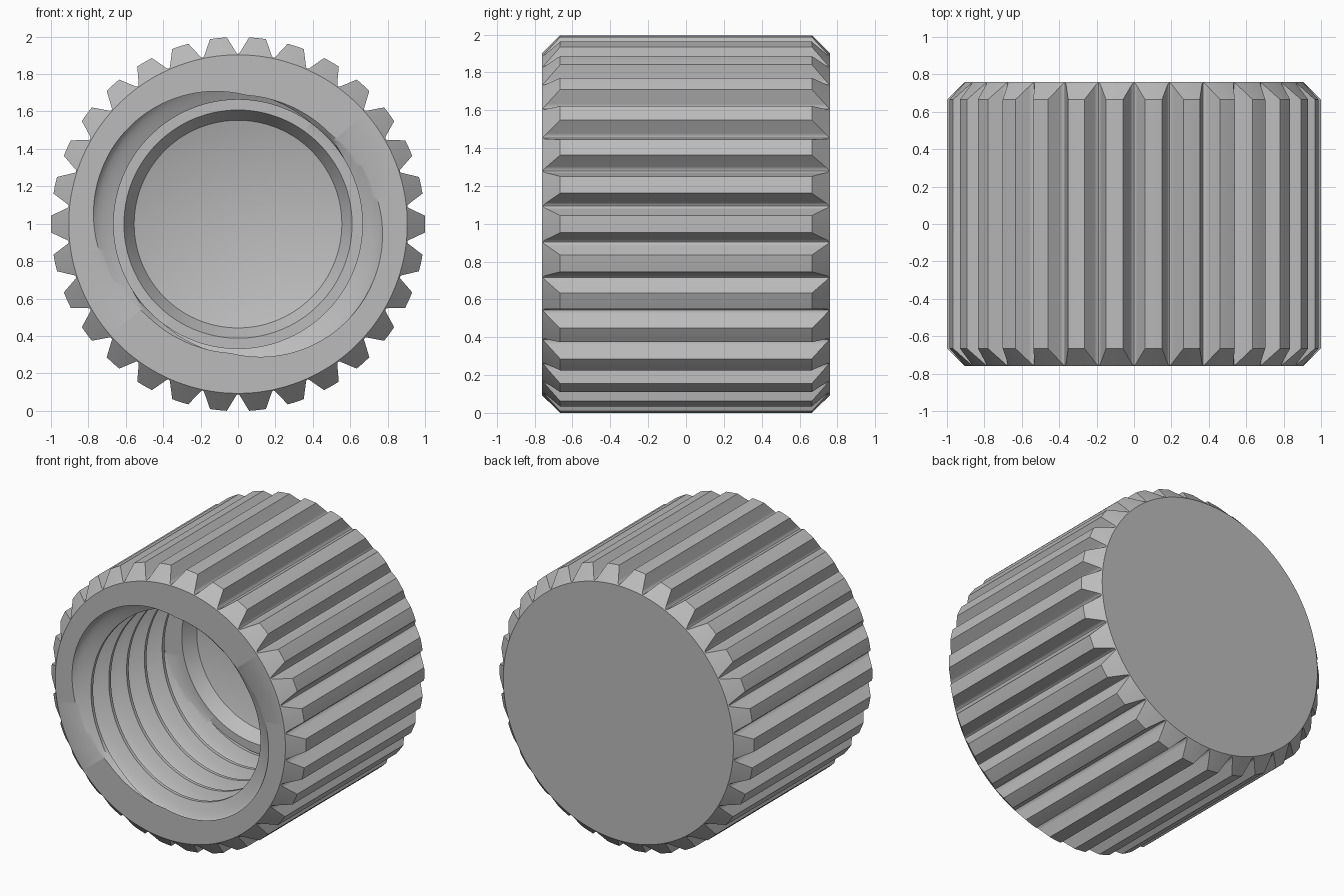
import bpy
import bmesh
from math import sin, cos, pi, radians

cube = bpy.data.objects.get("Cube")
if cube:
    bpy.data.objects.remove(cube)

TEETH = 30
RIM, HALF = 0.905, 0.76          # flat end radius and half length
PITCH, THREAD_END = 0.2, 0.24
CREST, DEPTH = 0.665, 0.12       # two-start internal thread
HEIGHT = 0.998
STEPS = 12

# One tooth and its rounded groove: (degrees, radius)
TOOTH = [(-2.6, 1), (-0.9, 1), (0.9, 1), (2.6, 1), (4.9, 0.93),
         (5.5, 0.914), (6, 0.91), (6.5, 0.914), (7.1, 0.93)]


def twist(angle):
    """Thread phase added by turning around the axis."""
    return (angle - radians(155)) / pi + 0.5


def bore_radius(angle, y):
    """Narrow flat crest, rounded root, small lead-in bevel."""
    p = ((y + HALF) / PITCH + twist(angle)) % 1
    flat = 0.06
    wave = 0 if p < flat or p > 1 - flat else sin(pi * (p - flat) / (1 - 2 * flat))
    return max(CREST + DEPTH * wave, 0.69 - (y + HALF))


def column(angle, radius):
    """Section from the back centre, over the teeth, into the bore."""
    end = HALF - (radius - RIM)
    pts = [(0, HALF), (RIM, HALF), (radius, end), (radius, -end), (RIM, -HALF)]
    phases = [0.06 + 0.88 * i / (STEPS - 1) for i in range(STEPS)]
    for turn in range(-1, 9):
        for p in phases:
            y = -HALF + PITCH * (turn + p - twist(angle))
            y = min(max(y, -HALF), THREAD_END)
            pts.append((bore_radius(angle, y), y))
    # Seat ring, tapered step and conical floor
    pts += [(0.61, THREAD_END), (0.555, 0.33), (0, 0.49)]
    return pts


# Sweep the section round the axis
stations = [(radians(12 * k + a), r) for k in range(TEETH) for a, r in TOOTH]
stations.append((stations[0][0] + 2 * pi, stations[0][1]))

bm = bmesh.new()
grid = []
for angle, radius in stations:
    grid.append([bm.verts.new((r * cos(angle), y, HEIGHT + r * sin(angle)))
                 for r, y in column(angle, radius)])
for a, b in zip(grid, grid[1:]):
    for i in range(len(a) - 1):
        bm.faces.new((a[i], a[i + 1], b[i + 1], b[i]))
bmesh.ops.remove_doubles(bm, verts=bm.verts[:], dist=0.00002)
bmesh.ops.dissolve_degenerate(bm, edges=bm.edges[:], dist=0.00001)
bmesh.ops.recalc_face_normals(bm, faces=bm.faces[:])

mesh = bpy.data.meshes.new("ribbed_cap")
bm.to_mesh(mesh)
bm.free()
cap = bpy.data.objects.new("ribbed_cap", mesh)
bpy.context.collection.objects.link(cap)

# Plain grey plastic
grey = bpy.data.materials.new("light_grey")
grey.use_nodes = True
colour = (0.5, 0.5, 0.5, 1)
grey.diffuse_color = colour
grey.node_tree.nodes["Principled BSDF"].inputs["Base Color"].default_value = colour
mesh.materials.append(grey)

bpy.ops.object.select_all(action='DESELECT')
cap.select_set(True)
bpy.context.view_layer.objects.active = cap
bpy.ops.object.shade_smooth_by_angle(angle=radians(35))
